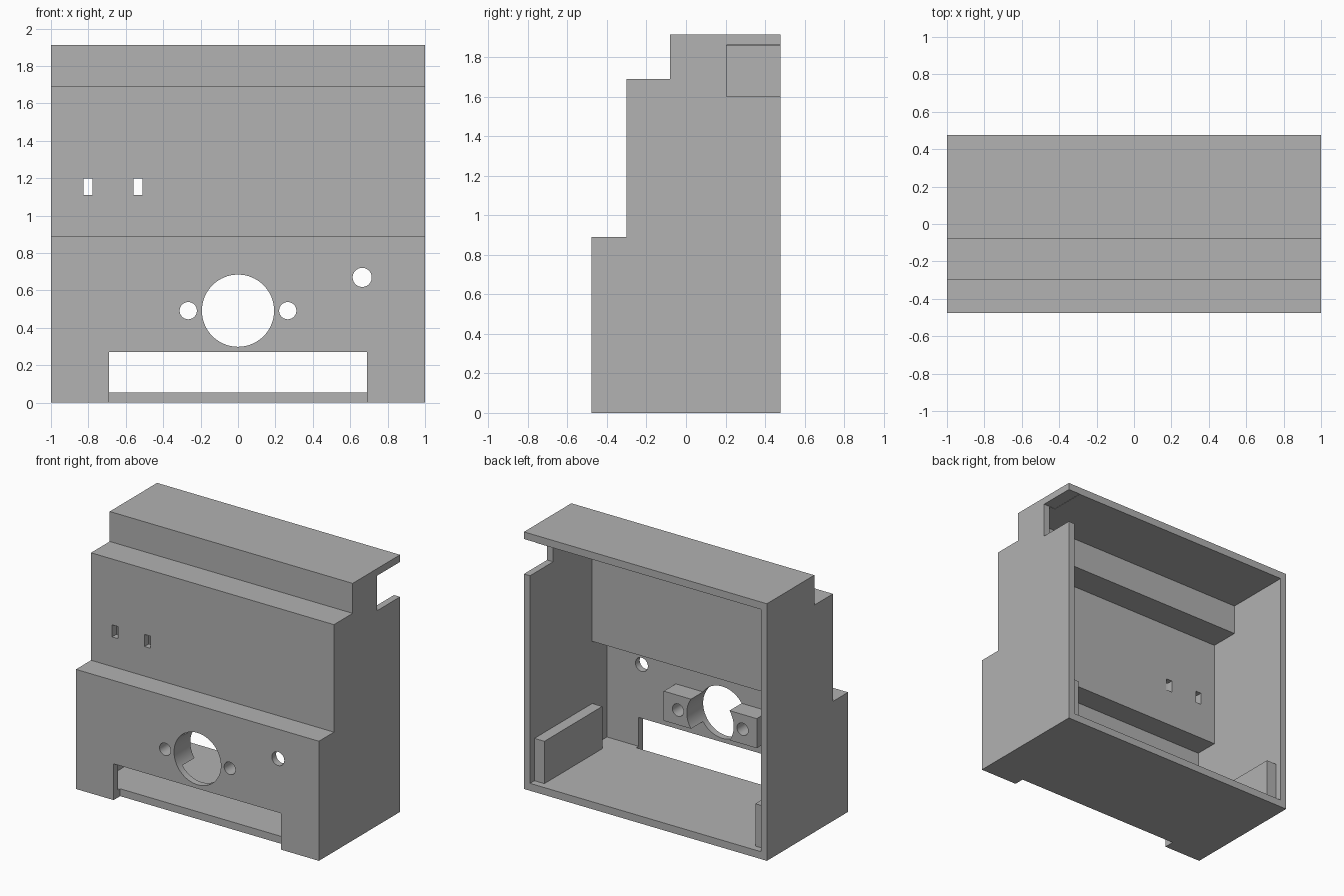
import bpy
import bmesh
import math
from mathutils import Matrix

if "Cube" in bpy.data.objects:
    bpy.data.objects.remove(bpy.data.objects["Cube"])

WALL = 0.05
FLOOR = 0.055
BACK = 0.477

grey = bpy.data.materials.new("plain grey")
grey.use_nodes = True
colour = (0.445, 0.445, 0.445, 1)
grey.diffuse_color = colour
grey.node_tree.nodes["Principled BSDF"].inputs["Base Color"].default_value = colour


def finish(name, bm):
    bmesh.ops.recalc_face_normals(bm, faces=bm.faces)
    mesh = bpy.data.meshes.new(name)
    bm.to_mesh(mesh)
    bm.free()
    mesh.materials.append(grey)
    obj = bpy.data.objects.new(name, mesh)
    bpy.context.collection.objects.link(obj)
    return obj


def extrude_profile(name, profile, half_width):
    """Extrude a (y, z) outline along x."""
    bm = bmesh.new()
    face = bm.faces.new([bm.verts.new((-half_width, y, z)) for y, z in profile])
    out = bmesh.ops.extrude_face_region(bm, geom=[face])
    moved = [v for v in out["geom"] if isinstance(v, bmesh.types.BMVert)]
    bmesh.ops.translate(bm, verts=moved, vec=(2 * half_width, 0, 0))
    return finish(name, bm)


def box(name, xs, ys, zs):
    bm = bmesh.new()
    spans = (xs, ys, zs)
    size = [b - a for a, b in spans]
    middle = [(a + b) / 2 for a, b in spans]
    bmesh.ops.create_cube(
        bm, size=1, matrix=Matrix.Translation(middle) @ Matrix.Diagonal((*size, 1)))
    return finish(name, bm)


def bore(name, x, z, radius):
    """Cylinder along y that reaches through the lower front."""
    bm = bmesh.new()
    bmesh.ops.create_cone(
        bm, cap_ends=True, segments=64, radius1=radius, radius2=radius, depth=0.5,
        matrix=Matrix.Translation((x, -0.4, z)) @ Matrix.Rotation(math.pi / 2, 4, "X"))
    return finish(name, bm)


def cut(obj, cutters):
    bpy.context.view_layer.objects.active = obj
    for cutter in cutters:
        cutter.hide_render = True
        mod = obj.modifiers.new("cut", "BOOLEAN")
        mod.operation = "DIFFERENCE"
        mod.solver = "EXACT"
        mod.object = cutter
        bpy.ops.object.modifier_apply(modifier=mod.name)


# Stepped housing, hollow and open at the back
steps = [(-BACK, 0.89), (-0.30, 1.69), (-0.08, 1.913)]


def stepped_outline(bottom, back, inset, drop):
    points = [(back, bottom)]
    low = bottom
    for y, top in steps:
        points += [(y + inset, low), (y + inset, top - drop)]
        low = top - drop
    return points + [(back, low)]


housing = extrude_profile("housing", stepped_outline(0, BACK, 0, 0), 1)
hollow = extrude_profile(
    "hollow_cutter", stepped_outline(FLOOR, 0.7, WALL, FLOOR), 1 - WALL)

# Openings in the front, floor and side
bores = [bore("dial_cutter", 0, 0.492, 0.193)]
bores += [bore("screw_cutter", side * 0.266, 0.492, 0.046) for side in (-1, 1)]
openings = [
    bore("button_cutter", 0.664, 0.67, 0.051),
    box("front_slot_cutter", (-0.69, 0.69), (-0.6, -0.40), (-0.1, 0.27)),
    box("side_notch_cutter", (0.9, 1.1), (0.205, 0.6), (1.6, 1.86)),
]
for x in (-0.803, -0.535):
    openings.append(box("small_slot_cutter", (x - 0.024, x + 0.024),
                        (-0.4, -0.2), (1.11, 1.2)))
cut(housing, [hollow] + bores + openings)

# Mounting blocks behind the dial hole, and rails along the side walls
parts = [housing]
for side, label in ((1, "left"), (-1, "right")):
    block = box(label + "_mounting_block", sorted((side * 0.1, side * 0.383)),
                (-0.43, -0.285), (0.382, 0.602))
    cut(block, bores)
    rail = box(label + "_rail", sorted((side * 0.868, side * 0.951)),
               (-0.255, 0.425), (FLOOR - 0.001, 0.37))
    parts += [block, rail]

for cutter in [hollow] + bores + openings:
    bpy.data.objects.remove(cutter)

# Smooth bores, crisp edges
bpy.ops.object.select_all(action="DESELECT")
for part in parts:
    part.select_set(True)
bpy.context.view_layer.objects.active = housing
bpy.ops.object.shade_smooth_by_angle(angle=math.radians(30))
